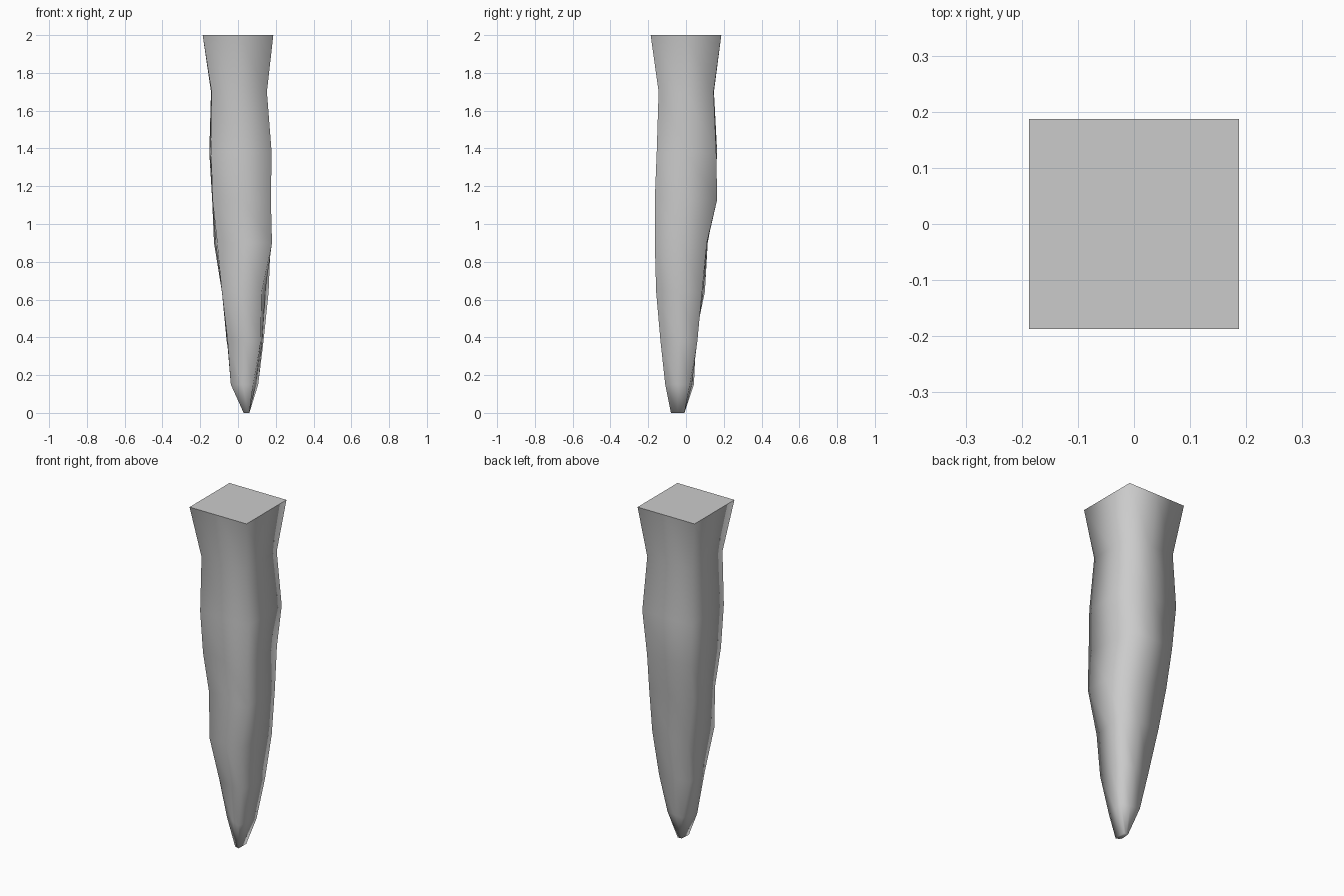
import bpy, bmesh
from mathutils import Vector

if "Cube" in bpy.data.objects:
    bpy.data.objects.remove(bpy.data.objects["Cube"])

# One stone colour
stone = bpy.data.materials.new("grey stone")
stone.diffuse_color = (0.6, 0.6, 0.6, 1)
stone.use_nodes = True
stone.node_tree.nodes["Principled BSDF"].inputs["Base Color"].default_value = stone.diffuse_color

# Wavering square sections: height, then corners front-left, front-right, back-right, back-left
sections = [
    (2.00, (-.187, -.187), (.187, -.187), (.187, .187), (-.187, .187)),
    (1.70, (-.140, -.142), (.153, -.145), (.152, .146), (-.143, .148)),
    (1.38, (-.142, -.152), (.178, -.155), (.175, .160), (-.152, .165)),
    (1.13, (-.135, -.135), (.174, -.165), (.140, .165), (-.137, .150)),
    (0.90, (-.110, -.115), (.180, -.165), (.165, .110), (-.127, .115)),
    (0.64, (-.085, -.145), (.125, -.158), (.162, .085), (-.085, .100)),
    (0.38, (-.055, -.095), (.120, -.135), (.135, .060), (-.060, .045)),
    (0.15, (-.038, -.050), (.080, -.110), (.107, .020), (-.005, .042)),
    (0.00, (.030, -.070), (.060, -.080), (.060, -.008), (.035, -.008)),
]

# Stalactite shaft: loft through the sections, each side split at its middle
bm = bmesh.new()
rings = []
for z, *corners in sections:
    ring = []
    for i in range(4):
        a, b = Vector(corners[i]), Vector(corners[(i + 1) % 4])
        ring += [bm.verts.new((*a, z)), bm.verts.new((*((a + b) / 2), z))]
    rings.append(ring)
for top, low in zip(rings, rings[1:]):
    for i in range(8):
        j = (i + 1) % 8
        bm.faces.new((top[i], low[i], low[j], top[j])).smooth = True

# Flat sawn top with a crisp rim, and a small blunt tip
cap = bm.faces.new(rings[0])
for e in cap.edges:
    e.smooth = False
bm.faces.new(rings[-1][::-1]).smooth = True
bmesh.ops.recalc_face_normals(bm, faces=bm.faces)

mesh = bpy.data.meshes.new("stone_spike")
bm.to_mesh(mesh)
bm.free()
mesh.materials.append(stone)
bpy.context.collection.objects.link(bpy.data.objects.new("stone_spike", mesh))
